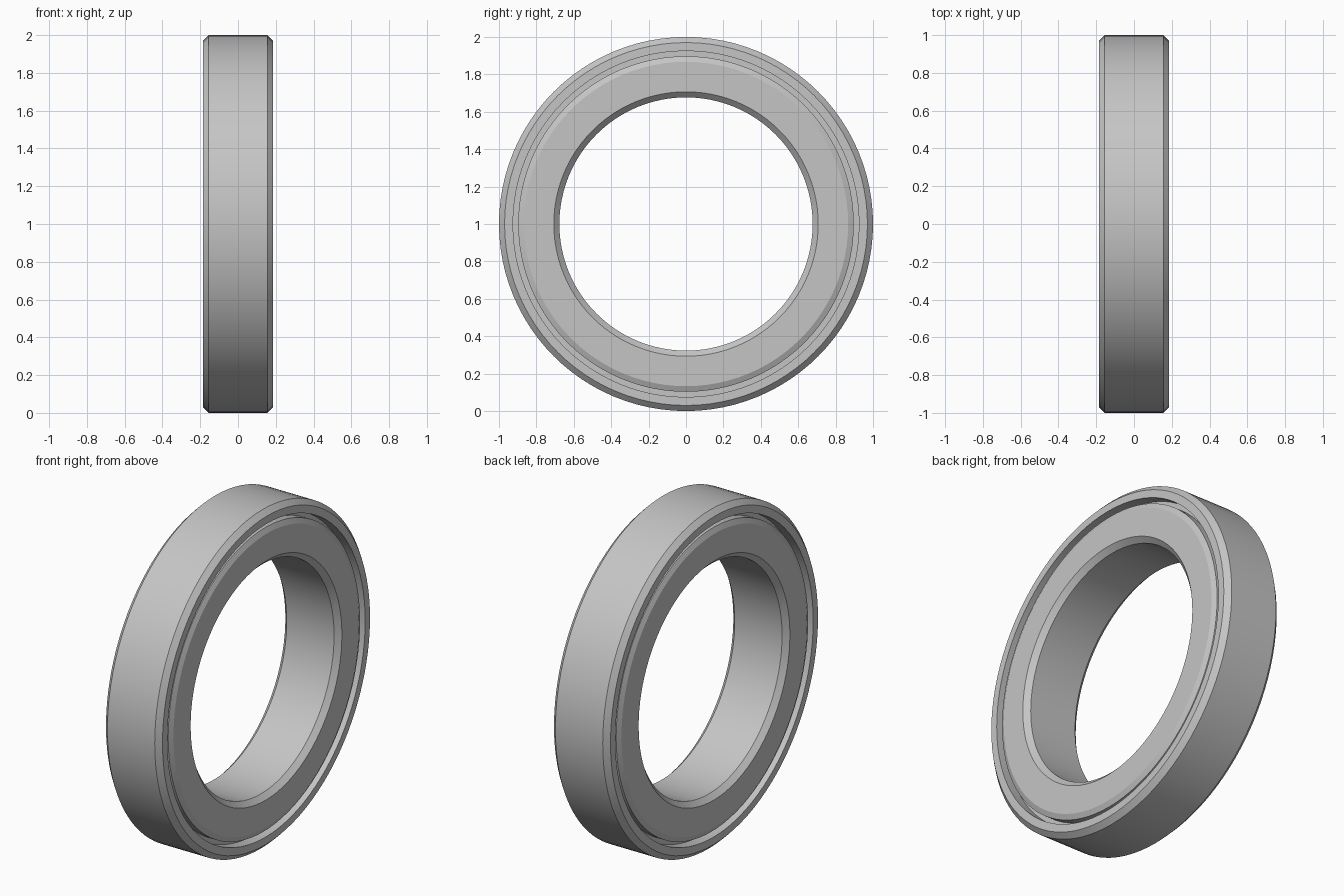
import bpy
import bmesh
from math import cos, sin, tau, radians

cube = bpy.data.objects.get("Cube")
if cube:
    bpy.data.objects.remove(cube, do_unlink=True)

SEGMENTS = 96
HALF = 0.185       # half width of both rings
CHAMFER = 0.03

steel = bpy.data.materials.new("plain grey steel")
steel.use_nodes = True
grey = (0.56, 0.56, 0.56, 1)
steel.diffuse_color = grey
steel.node_tree.nodes["Principled BSDF"].inputs["Base Color"].default_value = grey


def lathe(name, half_profile):
    """Mirror a (radius, x) profile across x = 0 and spin it into a closed ring."""
    profile = half_profile + [(r, -x) for r, x in reversed(half_profile)]
    bm = bmesh.new()
    loops = []
    for i in range(SEGMENTS):
        a = tau * i / SEGMENTS
        loops.append([bm.verts.new((x, r * sin(a), 1 + r * cos(a))) for r, x in profile])
    count = len(profile)
    for i in range(SEGMENTS):
        here, there = loops[i], loops[(i + 1) % SEGMENTS]
        for j in range(count):
            k = (j + 1) % count
            bm.faces.new((here[j], here[k], there[k], there[j]))
    bmesh.ops.recalc_face_normals(bm, faces=bm.faces)
    mesh = bpy.data.meshes.new(name)
    bm.to_mesh(mesh)
    bm.free()
    mesh.materials.append(steel)
    obj = bpy.data.objects.new(name, mesh)
    bpy.context.collection.objects.link(obj)
    bpy.ops.object.select_all(action='DESELECT')
    obj.select_set(True)
    bpy.context.view_layer.objects.active = obj
    bpy.ops.object.shade_smooth_by_angle(angle=radians(15))
    return obj


# Outer ring: chamfered rim, straight inner wall
lathe("outer_ring", [(1.0, HALF - CHAMFER), (1.0 - CHAMFER, HALF), (0.925, HALF)])

# Inner ring: chamfered bore, shallow bevel on the outer shoulder
lathe("inner_ring", [(0.677, HALF - CHAMFER), (0.677 + CHAMFER, HALF),
                     (0.867, HALF), (0.897, HALF - 0.014)])

# Recessed seal closing the narrow gap between the rings
lathe("seal", [(0.89, 0.12), (0.935, 0.12)])
